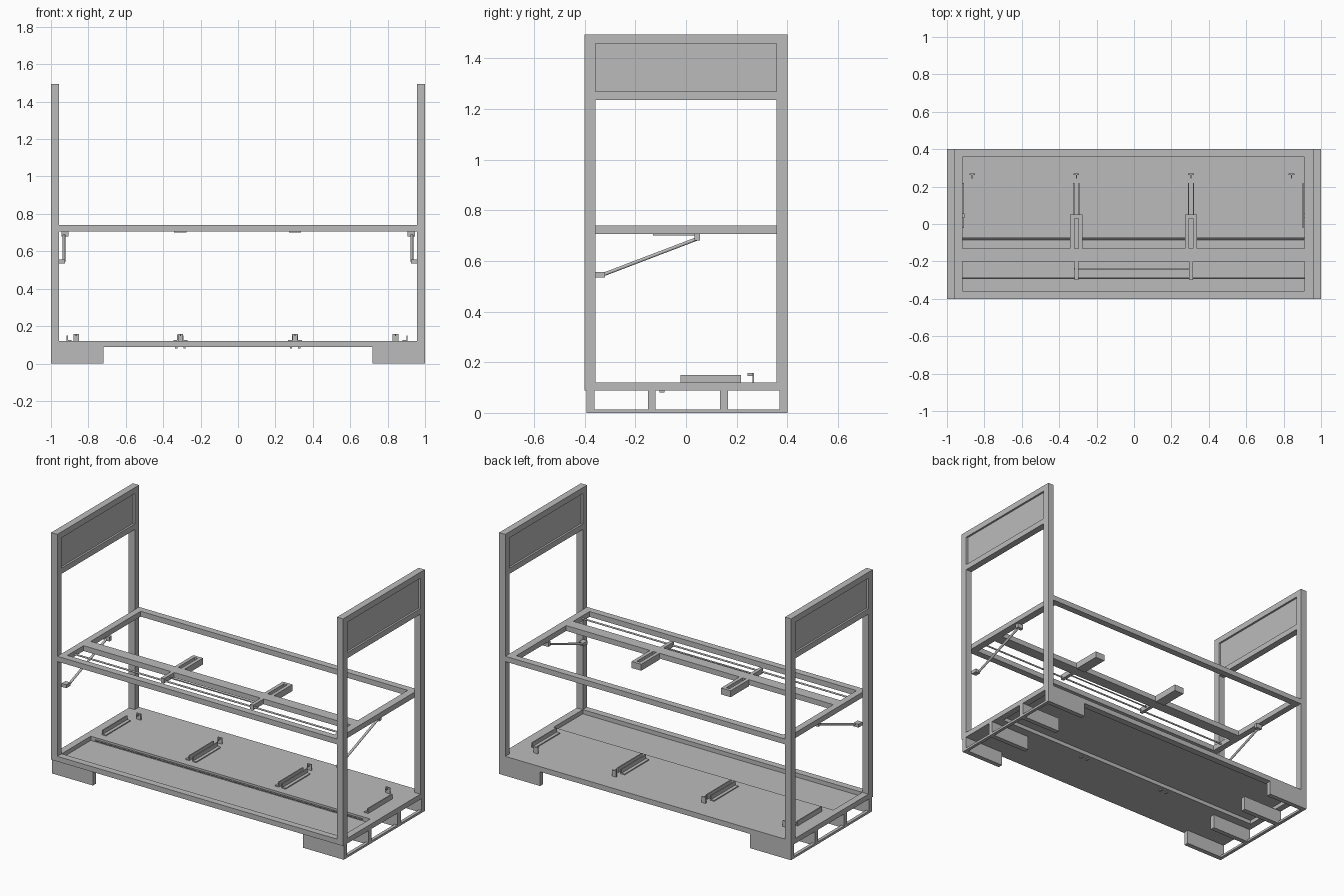
import bpy
import bmesh
from mathutils import Vector

cube = bpy.data.objects.get("Cube")
if cube:
    bpy.data.objects.remove(cube, do_unlink=True)

steel = bpy.data.materials.new("grey_steel")
steel.use_nodes = True
GREY = (0.5, 0.5, 0.5, 1)
steel.diffuse_color = GREY
steel.node_tree.nodes["Principled BSDF"].inputs["Base Color"].default_value = GREY


def build(name, boxes):
    """One object from boxes given as (x0, x1, y0, y1, z0, z1)."""
    bm = bmesh.new()
    for x0, x1, y0, y1, z0, z1 in boxes:
        verts = bmesh.ops.create_cube(bm, size=1)["verts"]
        size = Vector((abs(x1 - x0), abs(y1 - y0), abs(z1 - z0)))
        mid = Vector((x0 + x1, y0 + y1, z0 + z1)) / 2
        for v in verts:
            v.co = v.co * size + mid
    return finish(name, bm)


def finish(name, bm):
    mesh = bpy.data.meshes.new(name)
    bm.to_mesh(mesh)
    bm.free()
    mesh.materials.append(steel)
    ob = bpy.data.objects.new(name, mesh)
    bpy.context.collection.objects.link(ob)
    return ob


def rod(name, a, b, radius):
    a, b = Vector(a), Vector(b)
    bm = bmesh.new()
    bmesh.ops.create_cone(bm, cap_ends=True, segments=12, radius1=radius,
                          radius2=radius, depth=(b - a).length)
    bm.transform((b - a).to_track_quat("Z", "Y").to_matrix().to_4x4())
    bmesh.ops.translate(bm, verts=bm.verts, vec=(a + b) / 2)
    return finish(name, bm)


W, D, H = 1.0, 0.4, 1.495     # half width, half depth, height
T = 0.042                     # tube size
IN = W - T                    # inner face of end frames
DI = D - T                    # inner face of posts
BASE, DECK = 0.088, 0.12      # underside and top of the base

for side, s in (("left", 1), ("right", -1)):
    # End frame with recessed sign panel
    build(f"{side}_end_frame", [
        (s * IN, s * W, -D, -DI, BASE, H),
        (s * IN, s * W, DI, D, BASE, H),
        (s * IN, s * W, -DI, DI, H - 0.037, H),
        (s * IN, s * W, -DI, DI, 1.235, 1.27),
        (s * IN, s * W, -DI, DI, BASE, DECK),
    ])
    build(f"{side}_end_panel", [(s * 0.97, s * 0.988, -DI, DI, 1.27, H - 0.037)])

    # Fork-lift feet joined by a thin strip at the outer end
    feet = [(s * 0.72, s * W, y, y + 0.03, 0, BASE)
            for y in (-0.392, -0.15, 0.135, 0.37)]
    feet.append((s * 0.98, s * W, -0.392, D, 0, 0.014))
    build(f"{side}_feet", feet)

    # Diagonal shelf brace with end brackets
    rod(f"{side}_brace", (s * 0.93, -0.33, 0.545), (s * 0.93, 0.045, 0.688), 0.007)
    build(f"{side}_brace_brackets", [
        (s * 0.925, s * IN, -0.358, -0.32, 0.535, 0.556),
        (s * 0.905, s * 0.945, 0.033, 0.055, 0.68, 0.708),
    ])

# Base frame with a raised rear deck and a sunken front deck
build("base_rails", [
    (-IN, IN, -D, -DI, BASE, DECK),
    (-IN, IN, DI, D, BASE, DECK),
])
build("rear_deck", [
    (-IN, IN, -0.065, DI, 0.112, DECK),
    (-IN, IN, -0.073, -0.065, BASE, DECK),
])
build("front_deck", [(-IN, IN, -DI, -0.073, BASE, 0.094)])
rod("deck_rod", (-0.92, -0.082, 0.108), (0.91, -0.082, 0.108), 0.004)

# Shelf frame
S0, S1 = 0.707, 0.74
build("shelf_frame", [
    (-IN, IN, -D, -DI, S0, S1),
    (-IN, IN, DI, D, S0, S1),
    (-0.918, 0.912, -0.2, -0.13, S0, S1),
    (-IN, -0.918, -DI, DI, S0, S1),
    (0.912, IN, -DI, DI, S0, S1),
])
rod("shelf_long_rod", (-0.918, -0.29, 0.722), (0.912, -0.29, 0.722), 0.005)
rod("shelf_short_rod", (-0.32, -0.24, 0.722), (0.315, -0.24, 0.722), 0.004)

for side, x in (("left", 0.305), ("right", -0.308)):
    # Slotted arm reaching through the shelf's middle rail
    build(f"{side}_shelf_arm", [
        (x - 0.033, x - 0.011, -0.13, 0.05, 0.7, S1),
        (x + 0.011, x + 0.033, -0.13, 0.05, 0.7, S1),
        (x - 0.011, x + 0.011, 0.03, 0.05, 0.7, S1),
        (x - 0.011, x + 0.011, -0.13, 0.03, 0.7, 0.708),
        (x - 0.011, x + 0.011, -0.3, -0.2, 0.71, S1),
    ])
    # Small hinge tabs under the base
    build(f"{side}_hinge_tabs", [
        (x + dx - 0.006, x + dx + 0.006, -0.105, -0.085, 0.08, BASE)
        for dx in (-0.022, 0.022)])


def angle_guide(x, s):
    """Angle section: a flat foot with an upright flange at x."""
    return [(x, x + s * 0.027, -0.022, 0.218, DECK, 0.126),
            (x, x + s * 0.007, -0.022, 0.218, DECK, 0.15)]


# Deck guides: a single angle at each end, facing pairs between
build("deck_guides", angle_guide(-0.917, 1) + angle_guide(0.907, -1)
      + angle_guide(-0.318, -1) + angle_guide(-0.298, 1)
      + angle_guide(0.295, -1) + angle_guide(0.315, 1))

# Upright T-shaped stops behind the guides
for i, x in enumerate((-0.865, -0.308, 0.305, 0.842)):
    build(f"deck_stop_{i + 1}", [
        (x - 0.015, x + 0.015, 0.262, 0.269, DECK, 0.157),
        (x - 0.003, x + 0.003, 0.242, 0.262, 0.146, 0.157),
    ])
